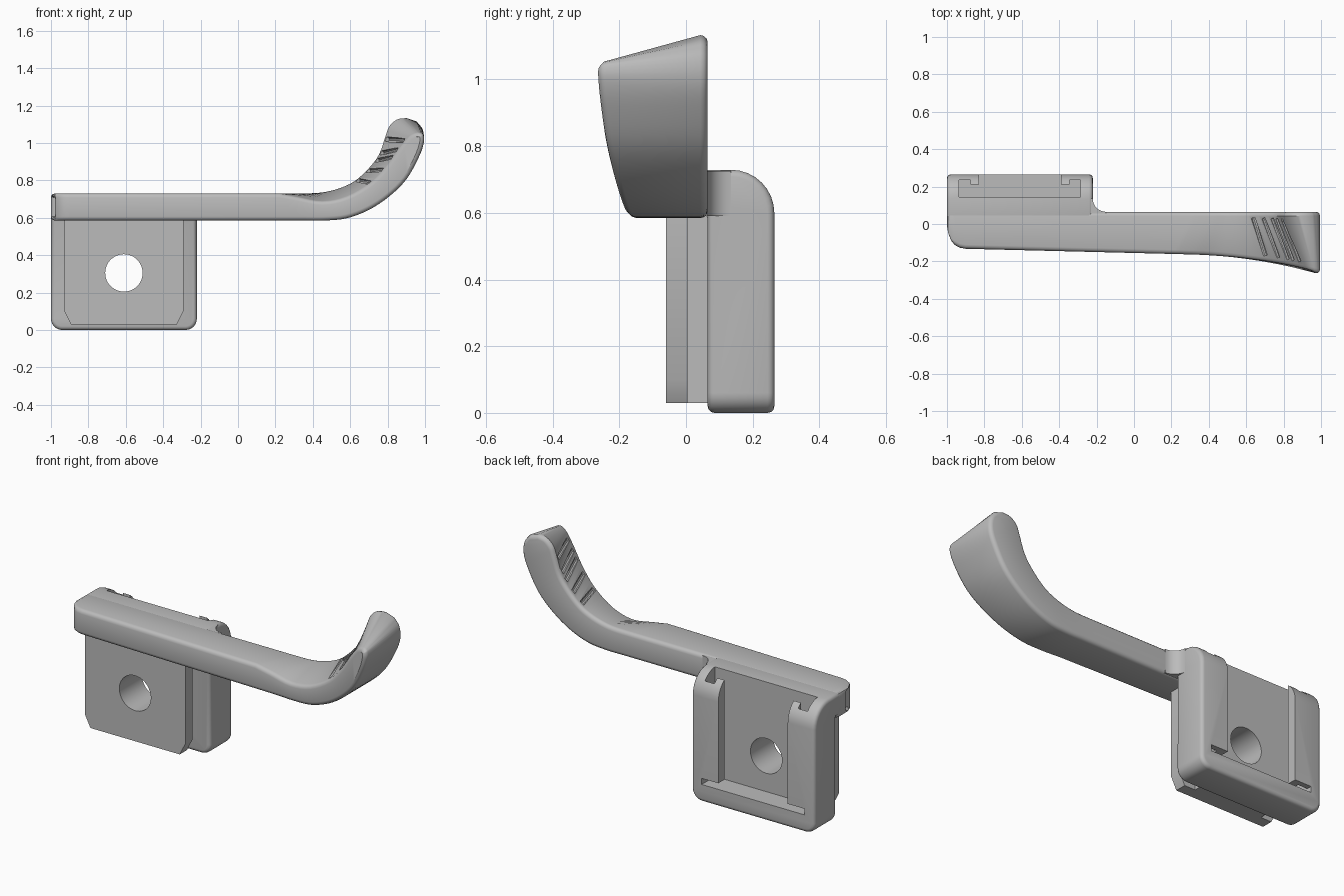
import bpy, bmesh, math
from mathutils import Vector

if "Cube" in bpy.data.objects:
    bpy.data.objects.remove(bpy.data.objects["Cube"])

grey = bpy.data.materials.new("plain grey")
grey.use_nodes = True
grey.diffuse_color = (0.5, 0.5, 0.5, 1)
grey.node_tree.nodes["Principled BSDF"].inputs["Base Color"].default_value = (0.5, 0.5, 0.5, 1)


def make(name, bm):
    bmesh.ops.recalc_face_normals(bm, faces=bm.faces)
    mesh = bpy.data.meshes.new(name)
    bm.to_mesh(mesh)
    bm.free()
    mesh.materials.append(grey)
    obj = bpy.data.objects.new(name, mesh)
    bpy.context.collection.objects.link(obj)
    return obj


def prism(points, axis, lo, hi):
    """Extrude a 2D outline along an axis; outline uses the other two axes in order."""
    bm = bmesh.new()
    verts = []
    for a, b in points:
        co = [a, b]
        co.insert(axis, lo)
        verts.append(bm.verts.new(co))
    face = bm.faces.new(verts)
    top = bmesh.ops.extrude_face_region(bm, geom=[face])["geom"]
    shift = Vector((0, 0, 0))
    shift[axis] = hi - lo
    bmesh.ops.translate(bm, vec=shift, verts=[g for g in top if isinstance(g, bmesh.types.BMVert)])
    return bm


def rod(name, start, end, radius, sides):
    bm = bmesh.new()
    d = end - start
    bmesh.ops.create_cone(bm, cap_ends=True, segments=sides, radius1=radius, radius2=radius, depth=d.length)
    bmesh.ops.rotate(bm, matrix=d.to_track_quat('Z', 'Y').to_matrix(), verts=bm.verts)
    bmesh.ops.translate(bm, vec=(start + end) / 2, verts=bm.verts)
    return make(name, bm)


def apply(obj, mod):
    bpy.context.view_layer.objects.active = obj
    bpy.ops.object.modifier_apply(modifier=mod.name)


def round_edges(obj, width):
    mod = obj.modifiers.new("round", 'BEVEL')
    mod.width, mod.segments = width, 3
    mod.limit_method, mod.angle_limit = 'ANGLE', math.radians(35)
    apply(obj, mod)


def cut(obj, cutter):
    mod = obj.modifiers.new("cut", 'BOOLEAN')
    mod.operation, mod.solver, mod.object = 'DIFFERENCE', 'EXACT', cutter
    apply(obj, mod)


def discard(obj):
    bpy.data.objects.remove(obj)


def arc(cx, cy, r, a0, a1, n=8):
    angles = [math.radians(a0 + (a1 - a0) * i / n) for i in range(n + 1)]
    return [(cx + r * math.cos(a), cy + r * math.sin(a)) for a in angles]


# Thumb arm: matched stations along the upper and lower outline, back and front
TOP, LOW, BACK = 0.73, 0.585, 0.065
top_back = [(.3, TOP), (.42, .732), (.5, .745), (.57, .768), (.63, .80), (.7, .865),
            (.755, .94), (.79, 1.04), (.81, 1.09), (.85, 1.125), (.9, 1.133)]
top_front = [(.22, TOP), (.32, .712), (.45, .69), (.58, .715), (.71, .79), (.8, .885),
             (.86, .97), (.905, 1.025), (.925, 1.043), (.945, 1.053), (.963, 1.057)]
low_back = [(.25, LOW), (.36, LOW), (.46, LOW), (.58, .597), (.7, .642), (.81, .715),
            (.9, .805), (.965, .92), (.993, 1.0), (.988, 1.07), (.955, 1.115)]
low_front = low_back[:-2] + [(.992, 1.04), (.98, 1.053)]
STEPS = 4


def spline(points):
    p = [Vector(q) for q in points]
    p = [2 * p[0] - p[1]] + p + [2 * p[-1] - p[-2]]
    out = []
    for i in range(1, len(p) - 2):
        a, b, c, d = p[i - 1:i + 3]
        for k in range(STEPS):
            t = k / STEPS
            out.append(0.5 * (2 * b + (c - a) * t + (2 * a - 5 * b + 4 * c - d) * t * t
                              + (3 * b - a - 3 * c + d) * t ** 3))
    return out + [p[-2]]


def left_end(z, sign):
    pts = []
    for k in range(6):
        s = 0.1 * (1 - math.cos(math.radians(18 * k)))
        gap = max(0, 0.02 - s)
        pts.append(Vector((s - 1, z + sign * (0.02 - math.sqrt(0.0004 - gap * gap)))))
    return pts


def front_y(x):
    y = -0.13 - 0.025 * (x + 1) - 0.173 * max(0, x - 0.3) ** 2
    gap = max(0, 0.1 - (x + 1))
    return y + 0.1 - math.sqrt(max(0, 0.01 - gap * gap))


def outline(top, low):
    return left_end(TOP, -1) + spline(top) + (left_end(LOW, 1) + spline(low))[::-1]


ring_back, ring_front = outline(top_back, low_back), outline(top_front, low_front)


def inset(ring, d):
    n = len(ring)
    out = []
    for i in range(n):
        t = (ring[(i + 1) % n] - ring[i - 1]).normalized()
        out.append(ring[i] + Vector((t.y, -t.x)) * d)
    return out


bm = bmesh.new()
loops = []
R = 0.022
for ring, is_front in ((ring_front, True), (ring_back, False)):
    for k in range(4):
        a = math.radians(30 * (k if is_front else 3 - k))
        pts = inset(ring, R * (1 - math.sin(a)))
        e = R * (1 - math.cos(a))
        loops.append([bm.verts.new((p.x, front_y(q.x) + e if is_front else BACK - e, p.y))
                      for p, q in zip(pts, ring)])
n = len(ring_back)
for la, lb in zip(loops, loops[1:]):
    for i in range(n):
        j = (i + 1) % n
        bm.faces.new((la[i], la[j], lb[j], lb[i]))
for loop in (loops[0], loops[-1]):
    for i in range(n // 2 - 1):
        bm.faces.new((loop[i], loop[i + 1], loop[n - 2 - i], loop[n - 1 - i]))
arm = make("thumb_arm", bm)

# Grip grooves follow the slanted rulings of the thumb rest
for k in range(5):
    i = 6 + STEPS * 4 + round(k * 2.8)
    b, f = ring_back[i], ring_front[i]
    b = Vector((b.x, BACK, b.y))
    f = Vector((f.x, front_y(f.x), f.y))
    groove = rod("groove_cutter", b.lerp(f, 0.12), b.lerp(f, 0.88), 0.014, 10)
    cut(arm, groove)
    discard(groove)

# Accessory shoe block with a rounded upper back
side = [(BACK, 0), (.265, 0)] + arc(.135, .599, .13, 0, 90) + [(0, .729), (0, .6), (BACK, .6)]
bm = prism(side, 0, -1, -.22)
corners = [e for e in bm.edges if all(v.co.z < .001 for v in e.verts)
           and abs(e.verts[0].co.x - e.verts[1].co.x) < .001]
bmesh.ops.bevel(bm, geom=corners, offset=.06, segments=6, profile=.5, affect='EDGES')
block = make("shoe_block", bm)
round_edges(block, .02)

# Rail pocket, open at the top and through the middle of the back
MID = -.61
half = [(.325, .145), (.325, .235), (.265, .235), (.265, .21), (.22, .21), (.22, .4)]
pocket = [(MID + x, y) for x, y in half] + [(MID - x, y) for x, y in reversed(half)]
slot = [(MID - .325, .145), (MID + .325, .145), (MID + .325, .4), (MID - .325, .4)]
for shape, lo, hi in ((pocket, .1, 1), (slot, .1, .135)):
    cutter = make("pocket_cutter", prism(shape, 2, lo, hi))
    cut(block, cutter)
    discard(cutter)

# Foot plate with clipped lower corners, and the neck joining it to the block
plate_half = [(.318, .6), (.318, .1), (.283, .03)]
plate_shape = [(MID + x, z) for x, z in plate_half] + [(MID - x, z) for x, z in reversed(plate_half)]
plate = make("foot_plate", prism(plate_shape, 1, -.06, .005))
neck_shape = [(MID - .215, .03), (MID + .215, .03), (MID + .215, .6), (MID - .215, .6)]
neck = make("foot_neck", prism(neck_shape, 1, 0, .08))

# Round hole through foot and block
hole = rod("hole_cutter", Vector((MID, -.2, .305)), Vector((MID, .5, .305)), .1, 48)
for part in (plate, neck, block):
    cut(part, hole)
discard(hole)

# Concave blend where the arm meets the block
blend_shape = arc(-.15, .135, .07, 180, 270) + [(-.15, .03), (-.25, .03), (-.25, .135)]
blend = make("corner_blend", prism(blend_shape, 2, LOW + .005, TOP - .004))

for part in (arm, block, plate, neck, blend):
    bpy.ops.object.select_all(action='DESELECT')
    part.select_set(True)
    bpy.context.view_layer.objects.active = part
    bpy.ops.object.shade_smooth_by_angle(angle=math.radians(32))
